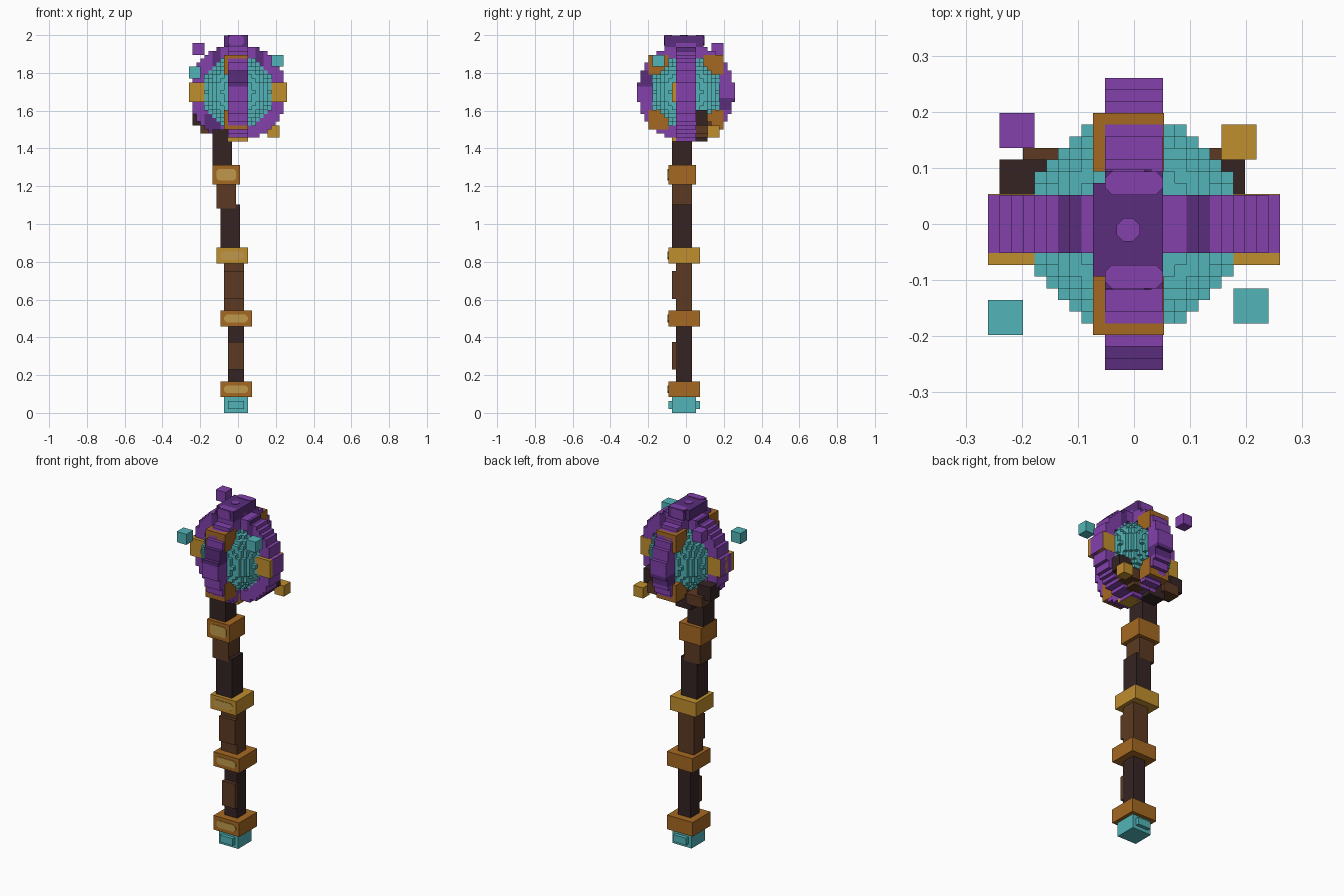
import bpy
import bmesh
from mathutils import Vector

cube = bpy.data.objects.get("Cube")
if cube:
    bpy.data.objects.remove(cube)

V = 2 / 96                          # size of one block cell
ORIGIN = Vector((12.5, 11.5, 0))    # grid point standing at the world origin
CORE = Vector((12.5, 11.5, 81.5))   # centre of the orb


def material(name, hex_code):
    rgb = [int(hex_code[n:n + 2], 16) / 255 for n in (0, 2, 4)]
    lin = [c / 12.92 if c < 0.04045 else ((c + 0.055) / 1.055) ** 2.4 for c in rgb]
    mat = bpy.data.materials.new(name)
    mat.use_nodes = True
    mat.diffuse_color = (*lin, 1)
    mat.node_tree.nodes["Principled BSDF"].inputs["Base Color"].default_value = (*lin, 1)
    return mat


TEAL = material("teal", "52b5b8")
PURPLE = material("purple", "8241ab")
DEEP = material("deep purple", "5a2d7d")
GOLD = material("gold", "c08e2e")
BRONZE = material("bronze", "a56822")
BROWN = material("brown wood", "5c3a22")
DARK = material("dark wood", "362424")
SHINE = material("pale gold", "c0984c")


def finish(name, bm, *mats):
    """Turn a bmesh in grid units into an object in world units."""
    for v in bm.verts:
        v.co = (v.co - ORIGIN) * V
    mesh = bpy.data.meshes.new(name)
    bm.to_mesh(mesh)
    bm.free()
    for m in mats:
        mesh.materials.append(m)
    obj = bpy.data.objects.new(name, mesh)
    bpy.context.collection.objects.link(obj)
    return obj


def box(name, mat, x, y, z, chamfer_axis=None):
    """Box from grid ranges; optionally chamfer the edges along one axis."""
    bm = bmesh.new()
    bmesh.ops.create_cube(bm, size=1)
    for v in bm.verts:
        v.co = Vector([r[0] + (c + 0.5) * (r[1] - r[0]) for c, r in zip(v.co, (x, y, z))])
    if chamfer_axis is not None:
        edges = [e for e in bm.edges
                 if abs((e.verts[0].co - e.verts[1].co).normalized()[chamfer_axis]) > 0.9]
        bmesh.ops.bevel(bm, geom=edges, offset=0.6, segments=1, affect='EDGES')
    return finish(name, bm, mat)


def blocks(name, cells, mats, rule=lambda c: 0):
    """Outer skin of a set of unit cells, coloured per cell by a rule."""
    bm = bmesh.new()
    cache = {}

    def vert(p):
        if p not in cache:
            cache[p] = bm.verts.new(p)
        return cache[p]

    for c in cells:
        for axis in range(3):
            u, w = (axis + 1) % 3, (axis + 2) % 3
            for side in (0, 1):
                near = list(c)
                near[axis] += 2 * side - 1
                if tuple(near) in cells:
                    continue
                loop = []
                for a, b in ((0, 0), (1, 0), (1, 1), (0, 1)):
                    p = list(c)
                    p[axis] += side
                    p[u] += a
                    p[w] += b
                    loop.append(vert(tuple(p)))
                face = bm.faces.new(loop if side else loop[::-1])
                face.material_index = rule(c)
    return finish(name, bm, *mats)


# Foot cap with a raised panel front and back
box("foot_cap", TEAL, (9, 15), (8, 14), (0, 4))
box("foot_panel", TEAL, (10, 14), (7, 15), (1, 3))

# Crooked shaft
for name, mat, x, y, z in (
        ("shaft_lower", DARK, (10, 14), (9, 13), (8, 22)),
        ("shaft_lower_slat", BROWN, (10, 14), (8, 9), (11, 18)),
        ("shaft_middle", BROWN, (9, 14), (9, 13), (26, 38)),
        ("shaft_middle_slat", BROWN, (9, 14), (8, 9), (29, 36)),
        ("shaft_upper", DARK, (8, 13), (8, 13), (42, 52)),
        ("shaft_upper_step", DARK, (12, 13), (8, 13), (52, 53)),
        ("shaft_neck", BROWN, (7, 12), (8, 13), (52, 58)),
        ("shaft_top", DARK, (6, 11), (8, 13), (63, 69)),
        ("shaft_tip", DARK, (6, 10), (8, 13), (69, 72))):
    box(name, mat, x, y, z)

# Metal bands, each with a pale plate on the front
for n, (mat, x, y, z) in enumerate((
        (BRONZE, (8, 16), (7, 15), (4, 8)),
        (BRONZE, (8, 16), (7, 15), (22, 26)),
        (GOLD, (7, 15), (7, 15), (38, 42)),
        (BRONZE, (6, 13), (7, 14), (58, 63)))):
    box(f"band_{n}", mat, x, y, z)
    box(f"band_plate_{n}", SHINE, (x[0] + 1, x[1] - 1), (6.85, 7), (z[0] + 1, z[1] - 1), 1)

# Orb and the two crossed rings around it
orb, rings = set(), set()
for i in range(25):
    for j in range(-1, 24):
        for k in range(69, 94):
            dx, dy, dz = i - 12, j - 11, k - 81
            if dx * dx + dy * dy + dz * dz < 81:
                orb.add((i, j, k))
            for across, along in ((dy, dx), (dx, dy)):
                if abs(across) <= 2 and 81 <= along * along + dz * dz < 150:
                    rings.add((i, j, k))


def ring_colour(c):
    i, j, k = c
    if abs(i - 12) > 2:             # side-to-side ring
        upper = k > 81 and i in (6, 7, 17, 18)
        return int(upper or (k < 76 and 4 <= i < 8))
    front = j < 4 and 83 <= k < 87  # front-to-back ring
    return int(front or (j > 19 and 77 <= k < 80))


blocks("orb", orb, (TEAL,))
blocks("rings", rings, (PURPLE, DEEP), ring_colour)

# Metal studs clasping the rings
for side, x in (("right", (0, 5)), ("left", (20, 25))):
    box(f"side_stud_{side}", GOLD, x, (8, 14.05), (79, 84))
for end, y in (("front", (2, 7)), ("back", (16, 21))):
    for level, z in (("upper", (86, 91)), ("lower", (72, 77))):
        box(f"{level}_stud_{end}", BRONZE, (9, 15.05), y, z)
box("base_mount", GOLD, (10, 15), (8, 13), (69, 72))

# Crown block with light panels
box("crown", DEEP, (9, 15), (7, 15), (93, 95.85))
box("crown_bar", DEEP, (10, 15), (6, 16), (93, 95.85))
box("crown_gem", PURPLE, (11, 13), (10, 12), (95.85, 96), 2)
for end, y, top in (("front", (5.85, 6), (6, 8)), ("back", (16, 16.15), (14, 16))):
    box(f"crown_end_{end}", PURPLE, (10, 14), y, (93.4, 95.85), 1)
    box(f"crown_top_{end}", PURPLE, (10, 15), top, (95.85, 96), 2)

# Wooden claws reaching round the back of the orb
for name, mat, x, y, z in (
        ("claw_root", DARK, (7, 12), (13, 17), (69, 73)),
        ("claw_arm_right", BROWN, (3, 8), (14, 18), (71, 74)),
        ("claw_tip_right", DARK, (1, 5), (13, 17), (73, 77)),
        ("claw_bridge", BROWN, (12, 17), (13, 17), (70, 73)),
        ("claw_arm_left", BROWN, (16, 20), (14, 18), (71, 74)),
        ("claw_tip_left", DARK, (18, 22), (13, 17), (73, 77))):
    box(name, mat, x, y, z)

# Floating cubes
for name, mat, corner in (
        ("floating_cube_purple", PURPLE, (1, 18, 91)),
        ("floating_cube_teal_right", TEAL, (0, 2, 85)),
        ("floating_cube_teal_left", TEAL, (21, 3, 88)),
        ("floating_cube_gold", GOLD, (20, 17, 70))):
    box(name, mat, *[(c, c + 3) for c in corner])
